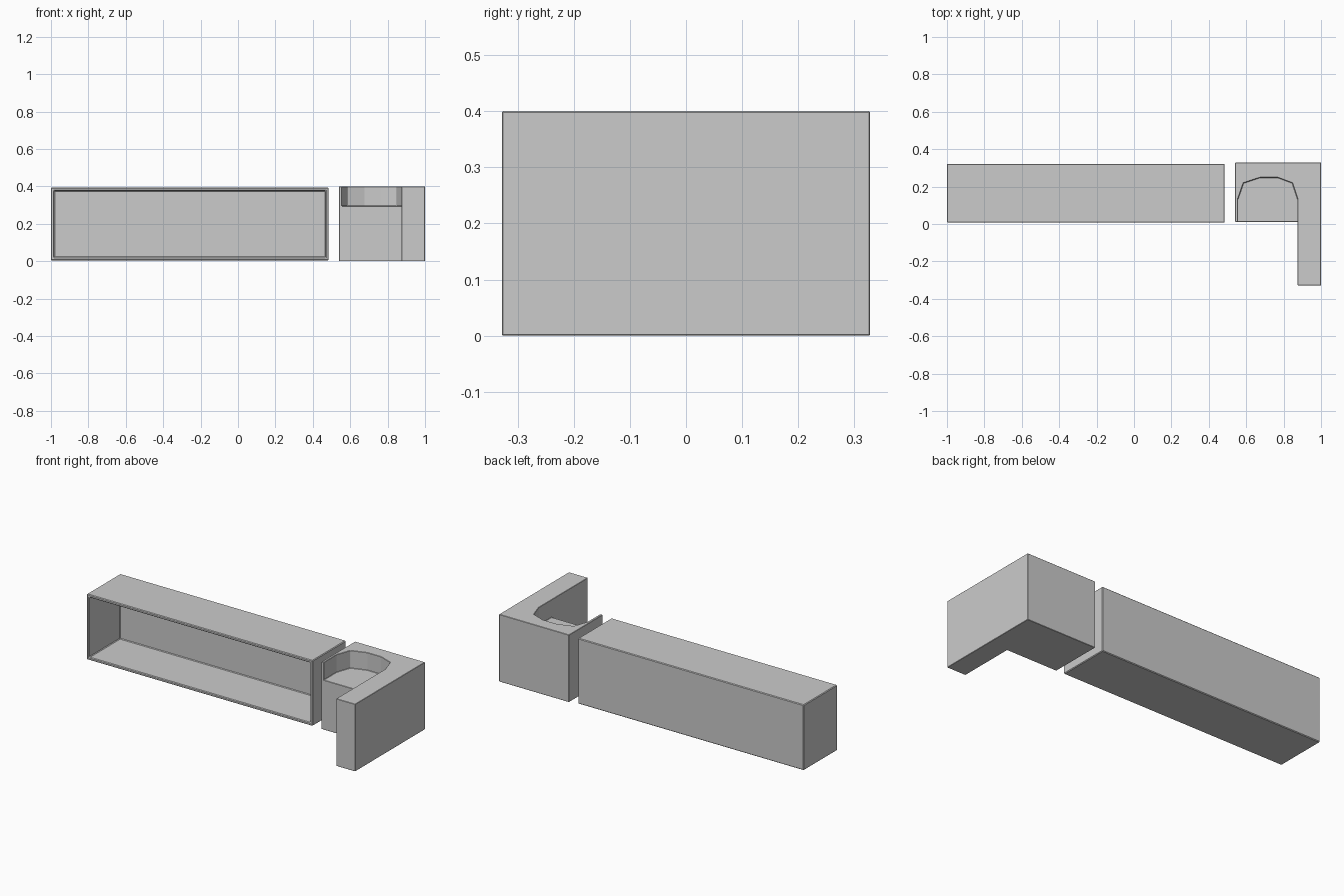
import bpy, bmesh

if "Cube" in bpy.data.objects:
    bpy.data.objects.remove(bpy.data.objects["Cube"])


def finish(bm, name):
    bmesh.ops.recalc_face_normals(bm, faces=bm.faces)
    mesh = bpy.data.meshes.new(name)
    bm.to_mesh(mesh)
    bm.free()
    obj = bpy.data.objects.new(name, mesh)
    bpy.context.collection.objects.link(obj)
    return obj


def prism(name, points, z0, z1):
    bm = bmesh.new()
    face = bm.faces.new([bm.verts.new((x, y, z0)) for x, y in points])
    top = bmesh.ops.extrude_face_region(bm, geom=[face])
    verts = [v for v in top["geom"] if isinstance(v, bmesh.types.BMVert)]
    bmesh.ops.translate(bm, verts=verts, vec=(0, 0, z1 - z0))
    return finish(bm, name)


def soften(obj, width):
    mod = obj.modifiers.new("edge_softening", "BEVEL")
    mod.width = width
    mod.segments = 1
    mod.limit_method = "ANGLE"


# Long box, hollowed from the front
X0, X1, Y0, Y1, Z0, Z1 = -1.0, 0.485, 0.007, 0.322, 0.004, 0.393
bm = bmesh.new()
bmesh.ops.create_cube(bm, size=1)
bmesh.ops.scale(bm, verts=bm.verts, vec=(X1 - X0, Y1 - Y0, Z1 - Z0))
bmesh.ops.translate(bm, verts=bm.verts,
                    vec=((X0 + X1) / 2, (Y0 + Y1) / 2, (Z0 + Z1) / 2))
front = min(bm.faces, key=lambda f: f.calc_center_median().y)
bmesh.ops.inset_region(bm, faces=[front], thickness=0.024)
hole = bmesh.ops.extrude_face_region(bm, geom=[front])
bmesh.ops.translate(bm, vec=(0, 0.288, 0),
                    verts=[v for v in hole["geom"] if isinstance(v, bmesh.types.BMVert)])
if front.is_valid:
    bm.faces.remove(front)
soften(finish(bm, "open_box"), 0.004)

# L-shaped corner block
block = prism("corner_block", [(0.54, 0.012), (0.875, 0.012), (0.875, -0.328),
                               (1.0, -0.328), (1.0, 0.328), (0.54, 0.328)], 0, 0.4)

# Arched basin recess cut into the top
cutter = prism("basin_cutter", [(0.555, -0.05), (0.875, -0.05), (0.875, 0.133),
                                (0.847, 0.219), (0.767, 0.249), (0.676, 0.249),
                                (0.585, 0.219), (0.555, 0.133)], 0.295, 0.5)
cutter.hide_render = True
cutter.hide_viewport = True
cut = block.modifiers.new("basin", "BOOLEAN")
cut.operation = "DIFFERENCE"
cut.solver = "EXACT"
cut.object = cutter
soften(block, 0.002)
